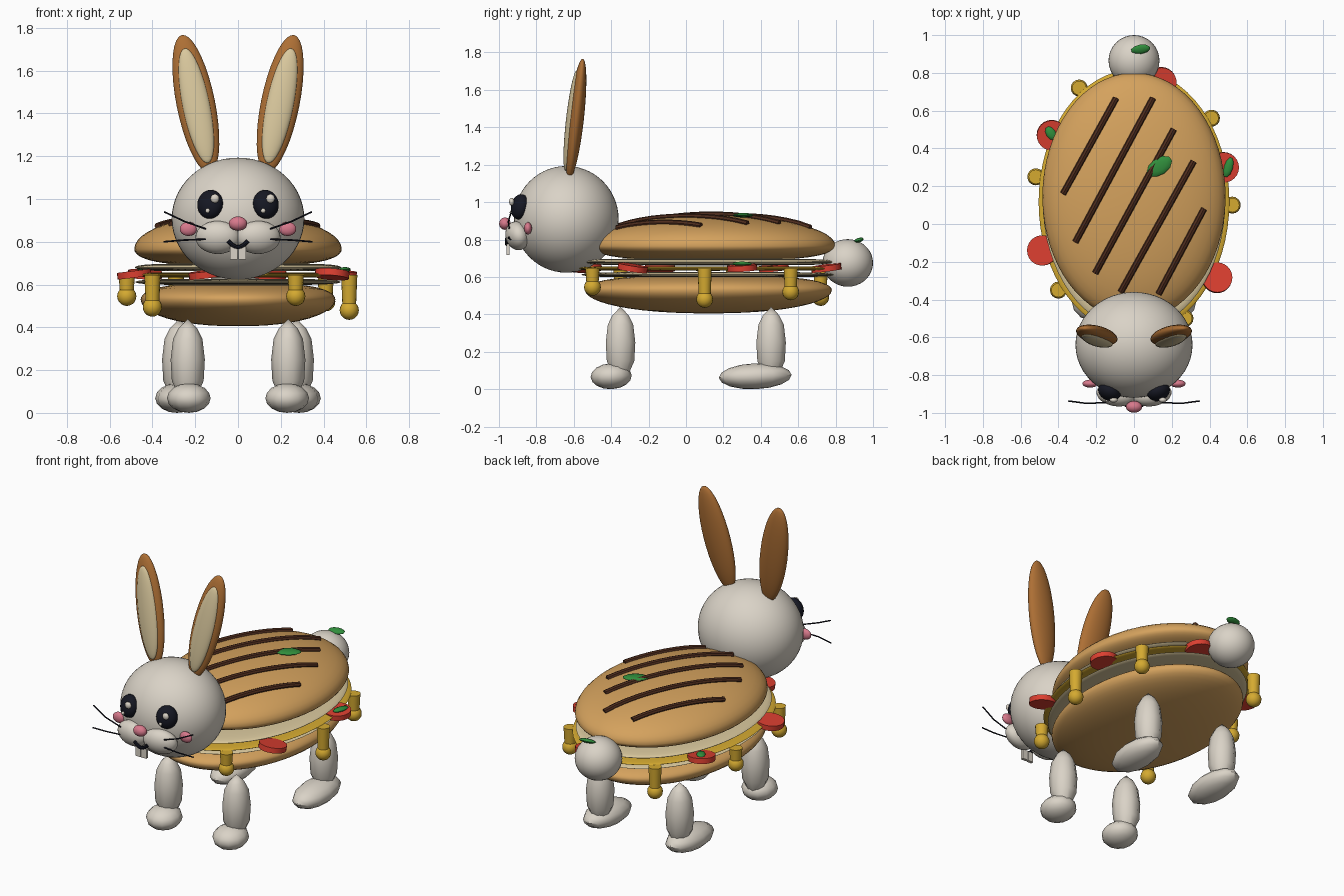
import bpy, bmesh, math
from mathutils import Vector, Euler

if "Cube" in bpy.data.objects:
    bpy.data.objects.remove(bpy.data.objects["Cube"])

def material(name, rgb):
    m = bpy.data.materials.new(name)
    m.diffuse_color = (*rgb, 1)
    m.use_nodes = True
    m.node_tree.nodes["Principled BSDF"].inputs["Base Color"].default_value = m.diffuse_color
    return m

WHITE = material("off_white", (0.70, 0.65, 0.57))
BUN = material("toasted_bun", (0.66, 0.36, 0.11))
EAR = material("ear_brown", (0.42, 0.16, 0.035))
CREAM = material("cream", (0.70, 0.58, 0.34))
CHEESE = material("cheese_yellow", (0.66, 0.40, 0.03))
RED = material("tomato_red", (0.72, 0.05, 0.03))
GREEN = material("leaf_green", (0.03, 0.27, 0.045))
GRILL = material("grill_brown", (0.075, 0.025, 0.012))
PINK = material("pink", (0.68, 0.19, 0.26))
DARK = material("near_black", (0.008, 0.009, 0.017))

def finish(name, bm, mat, loc, rot=(0, 0, 0), scale=(1, 1, 1)):
    bmesh.ops.scale(bm, vec=scale, verts=bm.verts)
    bmesh.ops.recalc_face_normals(bm, faces=bm.faces)
    me = bpy.data.meshes.new(name)
    bm.to_mesh(me)
    bm.free()
    me.materials.append(mat)
    ob = bpy.data.objects.new(name, me)
    ob.location, ob.rotation_euler = loc, rot
    bpy.context.collection.objects.link(ob)
    return ob

def ball(name, loc, radii, mat, rot=(0, 0, 0), segs=32, rings=18):
    bm = bmesh.new()
    bmesh.ops.create_uvsphere(bm, u_segments=segs, v_segments=rings, radius=1)
    return finish(name, bm, mat, loc, rot, radii)

def cylinder(name, loc, r1, r2, depth, mat, rot=(0, 0, 0), segs=24):
    bm = bmesh.new()
    bmesh.ops.create_cone(bm, cap_ends=True, segments=segs, radius1=r1, radius2=r2, depth=depth)
    return finish(name, bm, mat, loc, rot)

def box(name, loc, size, mat):
    bm = bmesh.new()
    bmesh.ops.create_cube(bm, size=1)
    return finish(name, bm, mat, loc, (0, 0, 0), size)

def lathe(name, profile, loc, rx, ry, mat, segs=64):
    bm = bmesh.new()
    verts = [bm.verts.new((r, 0, z)) for r, z in profile]
    edges = [bm.edges.new(p) for p in zip(verts, verts[1:])]
    bmesh.ops.spin(bm, geom=verts + edges, cent=(0, 0, 0), axis=(0, 0, 1),
                   angle=math.tau, steps=segs)
    bmesh.ops.remove_doubles(bm, verts=bm.verts, dist=1e-4)
    return finish(name, bm, mat, loc, (0, 0, 0), (rx, ry, 1))

def tube(name, points, radius, mat):
    cu = bpy.data.curves.new(name, 'CURVE')
    cu.dimensions = '3D'
    cu.bevel_depth, cu.bevel_resolution, cu.use_fill_caps = radius, 2, True
    sp = cu.splines.new('POLY')
    sp.points.add(len(points) - 1)
    for p, co in zip(sp.points, points):
        p.co = (*co, 1)
    cu.materials.append(mat)
    ob = bpy.data.objects.new(name, cu)
    bpy.context.collection.objects.link(ob)

def rounded(top, bottom, p_top, p_bottom, n=12):
    """Unit-radius profile, top pole to bottom pole; powers below 1 flatten the side."""
    q = [i / n * math.pi / 2 for i in range(n + 1)]
    up = [(max(math.cos(t), 0) ** p_top, top * math.sin(t)) for t in reversed(q)]
    down = [(max(math.cos(t), 0) ** p_bottom, -bottom * math.sin(t)) for t in q[1:]]
    up[0], down[-1] = (0, top), (0, -bottom)
    return up + down

# Sandwich: two buns with cream, cheese and cream layers between
BY, BX, BL, BZ, BH = 0.145, 0.485, 0.655, 0.765, 0.165
lathe("top_bun", rounded(BH, 0.075, 1, 0.5), (0, BY, BZ), BX, BL, BUN)
lathe("bottom_bun", rounded(0.075, 0.125, 0.5, 0.9), (0, 0.12, 0.53), 0.455, 0.66, BUN)
lathe("upper_spread", rounded(0.018, 0.018, 0.3, 0.3, 6), (0, 0.12, 0.68), 0.483, 0.68, CREAM)
lathe("cheese_slice", rounded(0.012, 0.012, 0.2, 0.2, 6), (0, 0.117, 0.645), 0.505, 0.70, CHEESE)
lathe("lower_spread", rounded(0.014, 0.014, 0.3, 0.3, 6), (0, 0.12, 0.612), 0.48, 0.68, CREAM)

# Grill marks draped over the top bun
for x0, y0, x1, y1 in [(-0.375, 0.16, -0.095, 0.665), (-0.31, -0.095, 0.10, 0.665),
                       (-0.205, -0.26, 0.21, 0.50), (-0.07, -0.36, 0.315, 0.33),
                       (0.13, -0.37, 0.37, 0.08)]:
    pts = []
    for i in range(13):
        x, y = x0 + (x1 - x0) * i / 12, y0 + (y1 - y0) * i / 12
        k = 1 - (x / BX) ** 2 - ((y - BY) / BL) ** 2
        pts.append((x, y, BZ + BH * math.sqrt(max(k, 0)) + 0.003))
    tube("grill_mark", pts, 0.017, GRILL)

# Melted cheese drips
for x, y, low in [(0.27, -0.50, 0.50), (-0.40, -0.35, 0.45), (0.52, 0.10, 0.435),
                  (-0.52, 0.25, 0.50), (0.41, 0.56, 0.475), (-0.29, 0.72, 0.445)]:
    top, mid = 0.645, low + 0.045
    cylinder("cheese_drip", (x, y, (top + mid) / 2), 0.031, 0.038, top - mid, CHEESE, segs=16)
    ball("drip_end", (x, y, mid), (0.045, 0.045, 0.045), CHEESE, segs=16, rings=10)

# Tomato slices
for x, y, rx, ry in [(-0.435, 0.47, 0.1, 0.05), (0.475, 0.30, 0.06, 0.06), (-0.485, -0.14, 0.0, -0.12),
                     (0.44, -0.285, -0.15, 0.08), (0.145, 0.75, 0.12, 0.05), (-0.15, -0.53, 0.05, -0.12)]:
    cylinder("tomato_slice", (x, y, 0.648), 0.08, 0.08, 0.032, RED, (rx, ry, 0))

# Tail and leaves
ball("tail", (0, 0.865, 0.675), (0.135, 0.135, 0.127), WHITE)
for loc, size, rot in [((0.135, 0.305, 0.93), (0.075, 0.045, 0.012), (0, 0, 0.6)),
                       ((0.035, 0.925, 0.797), (0.052, 0.026, 0.012), (0.3, 0, 0.15)),
                       ((-0.44, 0.48, 0.67), (0.04, 0.026, 0.012), (0, 0, -1.0)),
                       ((0.50, 0.30, 0.67), (0.055, 0.024, 0.012), (0, 0, 1.3))]:
    ball("leaf", loc, size, GREEN, rot, 10, 6)

# Head, nose, mouth
ball("head", (0, -0.64, 0.908), (0.31, 0.28, 0.285), WHITE, segs=48, rings=28)
ball("nose", (0, -0.968, 0.885), (0.043, 0.031, 0.033), PINK, segs=20, rings=12)
tube("mouth", [(0.046 * t, -0.958, 0.775 + 0.03 * t * t) for t in
               (-1, -0.75, -0.5, -0.25, 0, 0.25, 0.5, 0.75, 1)], 0.010, DARK)

# Mirrored parts
for s in (-1, 1):
    # Face
    ball("eye", (s * 0.13, -0.888, 0.975), (0.062, 0.046, 0.068), DARK, (-0.2, 0, s * 0.35), 24, 14)
    ball("eye_shine", (s * 0.13 + 0.022, -0.932, 1.002), (0.021, 0.014, 0.021), WHITE, segs=14, rings=8)
    ball("eye_glint", (s * 0.13 - 0.012, -0.935, 0.945), (0.011, 0.008, 0.011), WHITE, segs=10, rings=6)
    ball("muzzle_puff", (s * 0.095, -0.902, 0.82), (0.105, 0.062, 0.078), WHITE, (0.25, 0, s * 0.15), 24, 14)
    ball("blush", (s * 0.232, -0.845, 0.86), (0.041, 0.021, 0.033), PINK, segs=18, rings=10)
    box("tooth", (s * 0.02, -0.952, 0.747), (0.036, 0.018, 0.06), WHITE)
    tube("upper_whisker", [(s * 0.15, -0.945, 0.86), (s * 0.25, -0.95, 0.895), (s * 0.345, -0.937, 0.94)], 0.004, DARK)
    tube("lower_whisker", [(s * 0.15, -0.945, 0.812), (s * 0.25, -0.95, 0.808), (s * 0.348, -0.937, 0.80)], 0.004, DARK)

    # Ears with lighter inner face
    rot = Euler((-0.11, s * 0.20, 0))
    centre = Vector((s * 0.197, -0.588, 1.445))
    ball("ear", centre, (0.09, 0.042, 0.33), EAR, rot)
    inner = centre + rot.to_matrix() @ Vector((0, -0.025, -0.012))
    ball("inner_ear", inner, (0.064, 0.028, 0.275), CREAM, rot)

    # Legs and feet
    for name, x, y, fx, fy, fl in [("front", 0.235, -0.35, 0.23, -0.40, 0.11),
                                   ("back", 0.275, 0.455, 0.285, 0.37, 0.195)]:
        lathe(name + "_leg", [(0, 0.44), (0.55, 0.395), (0.86, 0.345), (1, 0.25), (0.93, 0.15), (0.6, 0.09), (0, 0.07)],
              (s * x, y, 0), 0.08, 0.083, WHITE, 10)
        ball(name + "_foot", (s * fx, fy, 0.069), (0.102, fl, 0.069), WHITE, (0.04, 0, 0), 12, 8)

# Smooth shading with sharp edges kept
bpy.ops.object.select_all(action='SELECT')
bpy.context.view_layer.objects.active = bpy.context.selected_objects[0]
bpy.ops.object.convert(target='MESH')
bpy.ops.object.shade_smooth_by_angle(angle=math.radians(40))
